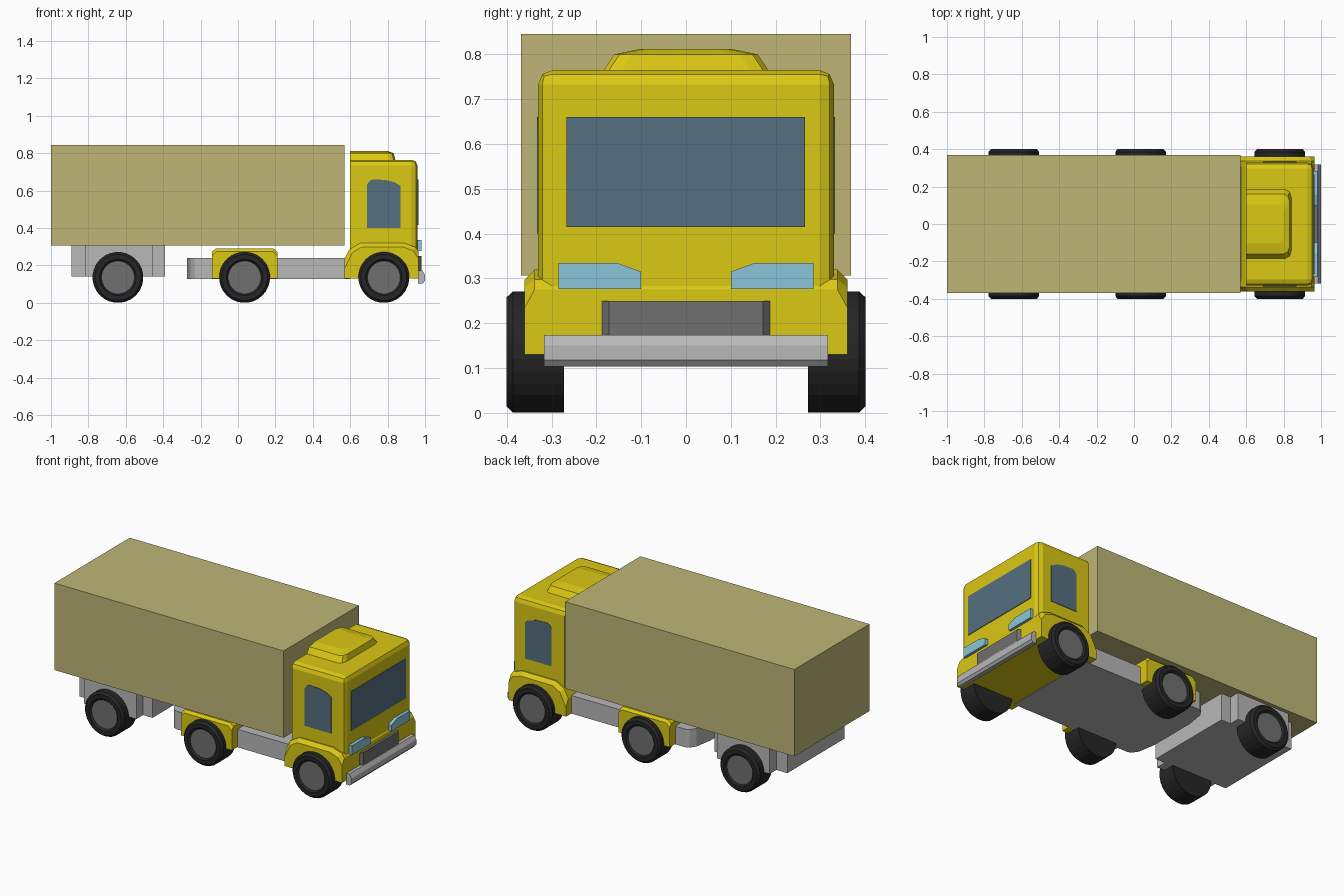
import bpy, bmesh, math

if "Cube" in bpy.data.objects:
    bpy.data.objects.remove(bpy.data.objects["Cube"])


def mat(name, r, g, b):
    m = bpy.data.materials.new(name)
    m.diffuse_color = (r, g, b, 1)
    m.use_nodes = True
    m.node_tree.nodes["Principled BSDF"].inputs["Base Color"].default_value = m.diffuse_color
    return m


YELLOW = mat("yellow_paint", 0.71, 0.58, 0.007)
KHAKI = mat("khaki_panel", 0.52, 0.47, 0.185)
GREY = mat("light_grey_metal", 0.48, 0.48, 0.48)
DARK = mat("dark_grey_metal", 0.16, 0.16, 0.16)
TYRE = mat("black_rubber", 0.019, 0.019, 0.02)
GLASS = mat("blue_grey_glass", 0.09, 0.16, 0.21)
LAMP = mat("light_blue_lamp", 0.26, 0.56, 0.69)


def finish(name, bm, *mats):
    bmesh.ops.recalc_face_normals(bm, faces=bm.faces)
    me = bpy.data.meshes.new(name)
    bm.to_mesh(me)
    bm.free()
    for m in mats:
        me.materials.append(m)
    ob = bpy.data.objects.new(name, me)
    bpy.context.collection.objects.link(ob)
    return ob


def loft(rings):
    """Closed solid through rings of 3D points."""
    bm = bmesh.new()
    rs = [[bm.verts.new(p) for p in ring] for ring in rings]
    n = len(rs[0])
    for a, b in zip(rs, rs[1:]):
        for i in range(n):
            j = (i + 1) % n
            bm.faces.new((a[i], a[j], b[j], b[i]))
    bm.faces.new(rs[0])
    bm.faces.new(rs[-1])
    bmesh.ops.recalc_face_normals(bm, faces=bm.faces)
    return bm


def prism(axis, pts, lo, hi):
    """Extrude a 2D outline along one axis."""
    put = {'X': lambda a, b, t: (t, a, b),
           'Y': lambda a, b, t: (a, t, b),
           'Z': lambda a, b, t: (a, b, t)}[axis]
    return loft([[put(a, b, t) for a, b in pts] for t in (lo, hi)])


def rect(a0, a1, b0, b1):
    return [(a0, b0), (a1, b0), (a1, b1), (a0, b1)]


def bevel(bm, rule, width, segs):
    """Bevel the edges whose midpoint and direction satisfy the rule."""
    edges = [e for e in bm.edges
             if rule((e.verts[0].co + e.verts[1].co) / 2,
                     e.verts[1].co - e.verts[0].co)]
    bmesh.ops.bevel(bm, geom=edges, offset=width, offset_type='OFFSET',
                    segments=segs, profile=0.5, affect='EDGES')


# Cargo box
finish("cargo_box", prism('Y', rect(-1, 0.57, 0.307, 0.845), -0.368, 0.368), KHAKI)

# Upper cab: rounded front and roof edges, sharp rear
bm = prism('Y', rect(0.60, 0.96, 0.25, 0.765), -0.33, 0.33)
bevel(bm, lambda m, d: m.x > 0.7 and m.z > 0.3 and
      (abs(m.x - 0.96) < 0.01 or m.z > 0.76) or
      (m.z > 0.76 and m.x > 0.61), 0.032, 2)
finish("upper_cab", bm, YELLOW)

# Lower cab with flared wheel arches, and the middle wheel arches
outer_top = lambda m, d: abs(m.y) > 0.35 and m.z > 0.23
bm = prism('Y', [(0.57, 0.13), (0.57, 0.235), (0.595, 0.285), (0.655, 0.32), (0.885, 0.32),
                 (0.95, 0.298), (0.965, 0.275), (0.965, 0.13)], -0.36, 0.36)
bevel(bm, outer_top, 0.022, 1)
finish("lower_cab", bm, YELLOW)
bm = prism('Y', [(-0.14, 0.13), (-0.14, 0.272), (-0.12, 0.29), (0.19, 0.29),
                 (0.21, 0.272), (0.21, 0.13)], -0.36, 0.36)
bevel(bm, outer_top, 0.015, 1)
finish("middle_wheel_arch", bm, YELLOW)

# Roof air deflector
rings = []
for z, w, f in ((0.76, 0.187, 0.842), (0.80, 0.160, 0.832), (0.812, 0.103, 0.80)):
    half = [(0.60, w), (f - 0.03, w), (f - 0.009, w - 0.012), (f, w - 0.04)]
    rings.append([(x, y, z) for x, y in half] + [(x, -y, z) for x, y in reversed(half)])
finish("roof_deflector", loft(rings), YELLOW)

# Windows as thin plates
finish("windscreen", prism('X', rect(-0.267, 0.265, 0.415, 0.66), 0.957, 0.964), GLASS)
window = [(0.69, 0.40), (0.87, 0.40), (0.87, 0.625), (0.84, 0.643), (0.79, 0.657),
          (0.72, 0.66), (0.703, 0.652), (0.69, 0.632)]
lamp = [(0.10, 0.277), (0.284, 0.277), (0.284, 0.335), (0.155, 0.335), (0.10, 0.315)]
for side, s in (("left", 1), ("right", -1)):
    finish(side + "_side_window", prism('Y', window, s * 0.327, s * 0.333), GLASS)
    finish(side + "_headlight",
           prism('X', [(s * y, z) for y, z in lamp], 0.945, 0.98), LAMP)

# Grille and front bumper
finish("grille", prism('Z', [(0.95, -0.188), (0.965, -0.188), (0.98, -0.172), (0.98, 0.172),
                             (0.965, 0.188), (0.95, 0.188)], 0.16, 0.25), DARK)
finish("front_bumper", prism('Y', [(0.962, 0.104), (0.988, 0.104), (1.0, 0.118), (1.0, 0.15),
                                   (0.985, 0.174), (0.962, 0.174)], -0.317, 0.317), GREY)

# Chassis with rounded tail
half = [(0.60, 0.305), (-0.21, 0.305), (-0.232, 0.295), (-0.255, 0.26), (-0.273, 0.15)]
finish("chassis", prism('Z', half + [(x, -y) for x, y in reversed(half)], 0.128, 0.24), GREY)

# Rear bogie: wide middle, narrower ends
half = [(-0.39, 0.28), (-0.455, 0.28), (-0.455, 0.345), (-0.815, 0.345),
        (-0.815, 0.28), (-0.89, 0.28)]
finish("rear_bogie", prism('Z', half + [(x, -y) for x, y in reversed(half)], 0.14, 0.31), GREY)


# Wheels: lathed tyre with a slightly recessed hub
def wheel(name, cx, s):
    profile = [(0.272, 0.136), (0.386, 0.136), (0.40, 0.123), (0.40, 0.098), (0.39, 0.088)]
    n = 28
    bm = loft([[(cx + r * math.cos(2 * math.pi * (i + 0.5) / n), s * y,
                 0.136 + r * math.sin(2 * math.pi * (i + 0.5) / n)) for i in range(n)]
               for y, r in profile])
    for f in bm.faces:
        radius = max(math.hypot(v.co.x - cx, v.co.z - 0.136) for v in f.verts)
        f.material_index = 1 if radius < 0.09 else 0
    finish(name, bm, TYRE, DARK)


for row, cx in (("front", 0.78), ("middle", 0.035), ("rear", -0.642)):
    for side, s in (("left", 1), ("right", -1)):
        wheel(f"{row}_{side}_wheel", cx, s)
